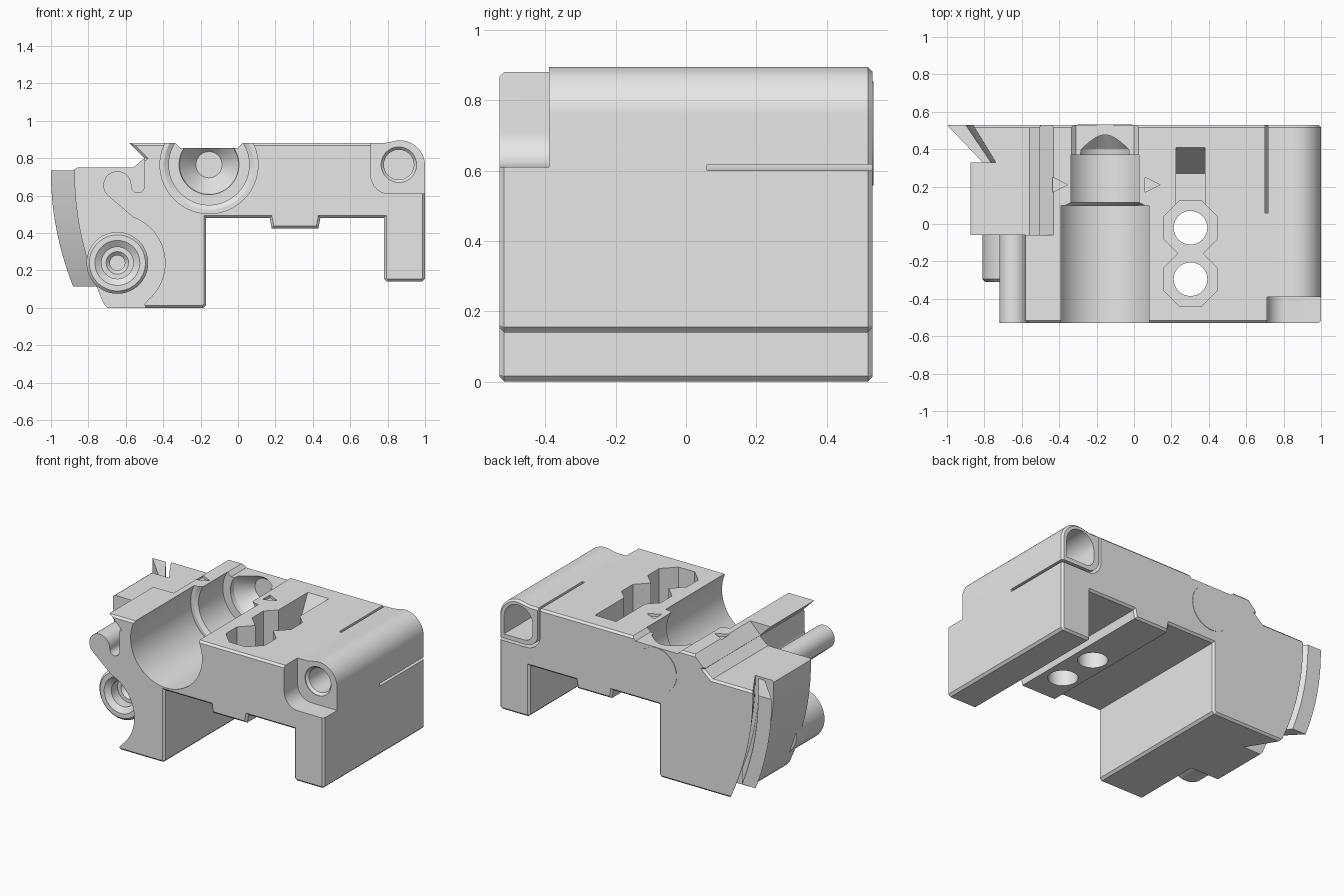
import bpy, bmesh, math

cube = bpy.data.objects.get("Cube")
if cube:
    bpy.data.objects.remove(cube, do_unlink=True)

grey = bpy.data.materials.new("plain_grey")
grey.use_nodes = True
grey.diffuse_color = (0.8, 0.8, 0.8, 1)
for node in grey.node_tree.nodes:
    if node.type == 'BSDF_PRINCIPLED':
        node.inputs["Base Color"].default_value = (0.8, 0.8, 0.8, 1)


def loft(name, rings, chamfer=0):
    """Skin a list of equal point rings and cap both ends."""
    bm = bmesh.new()
    loops = [[bm.verts.new(p) for p in ring] for ring in rings]
    count = len(loops[0])
    for a, b in zip(loops, loops[1:]):
        for i in range(count):
            j = (i + 1) % count
            bm.faces.new((a[i], a[j], b[j], b[i]))
    caps = [bm.faces.new(loops[0]), bm.faces.new(loops[-1])]
    bmesh.ops.recalc_face_normals(bm, faces=bm.faces)
    if chamfer:
        edges = {e for f in caps for e in f.edges}
        bmesh.ops.bevel(bm, geom=list(edges), offset=chamfer,
                        segments=1, affect='EDGES', clamp_overlap=True)
    mesh = bpy.data.meshes.new(name)
    bm.to_mesh(mesh)
    bm.free()
    mesh.materials.append(grey)
    obj = bpy.data.objects.new(name, mesh)
    bpy.context.collection.objects.link(obj)
    return obj


def along_y(name, pts, y0, y1, chamfer=0):
    return loft(name, [[(x, y, z) for x, z in pts] for y in (y0, y1)], chamfer)


def along_z(name, pts, z0, z1):
    return loft(name, [[(x, y, z) for x, y in pts] for z in (z0, z1)])


def arc(cx, cz, r, a0, a1, n=16):
    """Points on an arc, angles in degrees."""
    angles = [math.radians(a0 + (a1 - a0) * i / n) for i in range(n + 1)]
    return [(cx + r * math.cos(a), cz + r * math.sin(a)) for a in angles]


def circle(cx, cz, r, n=64):
    return arc(cx, cz, r, 0, 360 - 360 / n, n - 1)


def turned(name, cx, cz, profile):
    """Round part along y from (radius, y) pairs."""
    return loft(name, [[(x, y, z) for x, z in circle(cx, cz, r)] for r, y in profile])


def cut(target, cutter):
    cutter.hide_render = True
    mod = target.modifiers.new("cut", 'BOOLEAN')
    mod.operation = 'DIFFERENCE'
    mod.solver = 'EXACT'
    mod.object = cutter
    bpy.context.view_layer.objects.active = target
    bpy.ops.object.modifier_apply(modifier=mod.name)
    bpy.data.objects.remove(cutter, do_unlink=True)


def inward(z):
    """How far the curved left flank moves in at height z."""
    return 0.12 * ((0.72 - z) / 0.61) ** 2


def swept(name, plan, z0, z1, n=16):
    """Plan outline swept up the curved left flank."""
    heights = [z0 + (z1 - z0) * i / n for i in range(n + 1)]
    return loft(name, [[(x + inward(z), y, z) for x, y in plan] for z in heights])


# Main block: outline extruded front to back
flank = [(-0.875 + inward(z), z) for z in [0.02 + 0.06 * i for i in range(13)]]
outline = [(-0.185, 0), (-0.70, 0)] + flank + [
    (-0.86, 0.75), (-0.56, 0.75), (-0.50, 0.80), (-0.58, 0.88), (0.78, 0.88)]
outline += arc(0.865, 0.76, 0.135, 108, 0, 20)
outline += [(1, 0.155), (0.985, 0.14), (0.795, 0.14), (0.78, 0.155), (0.78, 0.48),
            (0.44, 0.48), (0.43, 0.425), (0.18, 0.425), (0.17, 0.48),
            (-0.17, 0.48), (-0.17, 0.015)]
body = along_y("main_body", outline, -0.53, 0.53, chamfer=0.013)

# Rear shoulder ramp
cut(body, along_y("ramp_cutter", [(-0.36, 0.95), (-0.558, 0.752), (-0.7, 0.752),
                                  (-0.7, 0.95)], -0.06, 0.6))

# Front left hook and curved relief
hook = [(-1.1, -0.1), (-0.46, -0.1), (-0.50, 0.02)]
hook += arc(-0.65, 0.24, 0.26, -50, 70, 24)
hook += arc(-0.645, 0.655, 0.075, 225, 0, 20)
hook += arc(-0.535, 0.65, 0.035, 180, 360, 10)
hook += [(-0.50, 0.797), (-0.62, 0.917), (-1.1, 0.917)]
cut(body, along_y("hook_cutter", hook, -0.6, -0.06))

# Stepped round channel with a tapered rear end
cut(body, turned("channel_cutter", -0.155, 0.765, [
    (0.262, -0.6), (0.262, 0.10), (0.24, 0.10), (0.215, 0.115), (0.215, 0.37),
    (0.16, 0.37), (0.155, 0.40), (0.07, 0.50)]))
cut(body, along_y("channel_mouth_cutter", [(-0.31, 0.855), (0, 0.855), (0.06, 0.915),
                                           (-0.37, 0.915)], 0.36, 0.6))

# Pockets, through holes, ramped slot and arrow marks in the top
for y in (-0.02, -0.295):
    cut(body, along_z("pocket_cutter", arc(0.302, y, 0.155, 22.5, 337.5, 7), 0.58, 1))
    cut(body, along_z("hole_cutter", circle(0.302, y, 0.09, 32), 0.3, 1))
slot = [(0.41, 1), (0.41, 0.88), (0.27, 0.6), (0.02, 0.6), (0.02, 1)]
cut(body, loft("slot_cutter", [[(x, y, z) for y, z in slot] for x in (0.225, 0.38)]))
for x in (0.06, -0.435):
    cut(body, along_z("mark_cutter", [(x, 0.25), (x, 0.17), (x + 0.08, 0.21)], 0.862, 1))

# Front notch and bore of the right barrel
notch = [(0.71, 1)] + arc(0.81, 0.71, 0.1, 180, 270) + [(1.1, 0.61), (1.1, 1)]
cut(body, along_y("notch_cutter", notch, -0.6, -0.39))
cut(body, turned("bore_cutter", 0.86, 0.765, [(0.095, -0.45), (0.095, -0.385),
                                              (0.08, -0.37), (0.08, -0.1)]))

# Rear barrel insert: parting groove and hollow
outer = [(0.70, 1)] + arc(0.80, 0.70, 0.1, 180, 270) + [(1.1, 0.60)]
inner = [(1.1, 0.617)] + arc(0.80, 0.70, 0.083, 270, 180) + [(0.717, 1)]
cut(body, along_y("groove_cutter", outer + inner, 0.06, 0.6))
hollow = arc(0.86, 0.76, 0.105, 180, 0, 24) + [(0.965, 0.645)]
hollow += arc(0.815, 0.705, 0.06, 270, 180, 8)
cut(body, along_y("hollow_cutter", hollow, 0.12, 0.6))

# Rear left relief behind the fin
cut(body, swept("relief_cutter", [(-0.74, 0.33), (-0.905, 0.6), (-1.3, 0.6),
                                  (-1.3, 0.33)], -0.1, 0.9))

# Curved fin flaring out from the left flank
fin = swept("curved_fin", [(-1, 0.53), (-0.90, 0.53), (-0.765, 0.33), (-0.765, 0.28),
                           (-0.81, 0.28), (-0.81, 0.33)], 0.115, 0.735)

# Hollow round boss beside the hook
boss = turned("round_boss", -0.645, 0.24, [
    (0.165, 0), (0.165, -0.295), (0.15, -0.31), (0.12, -0.31), (0.085, -0.285),
    (0.085, -0.22), (0.06, -0.22), (0.04, -0.20), (0.04, -0.1)])

# Disc outline on the back wall
disc = turned("back_disc", -0.155, 0.705, [(0.148, 0.515), (0.148, 0.533)])

# Smooth the curves, keep the edges
bpy.ops.object.select_all(action='DESELECT')
for obj in (body, fin, boss, disc):
    obj.select_set(True)
bpy.context.view_layer.objects.active = body
bpy.ops.object.shade_smooth_by_angle(angle=math.radians(30))
